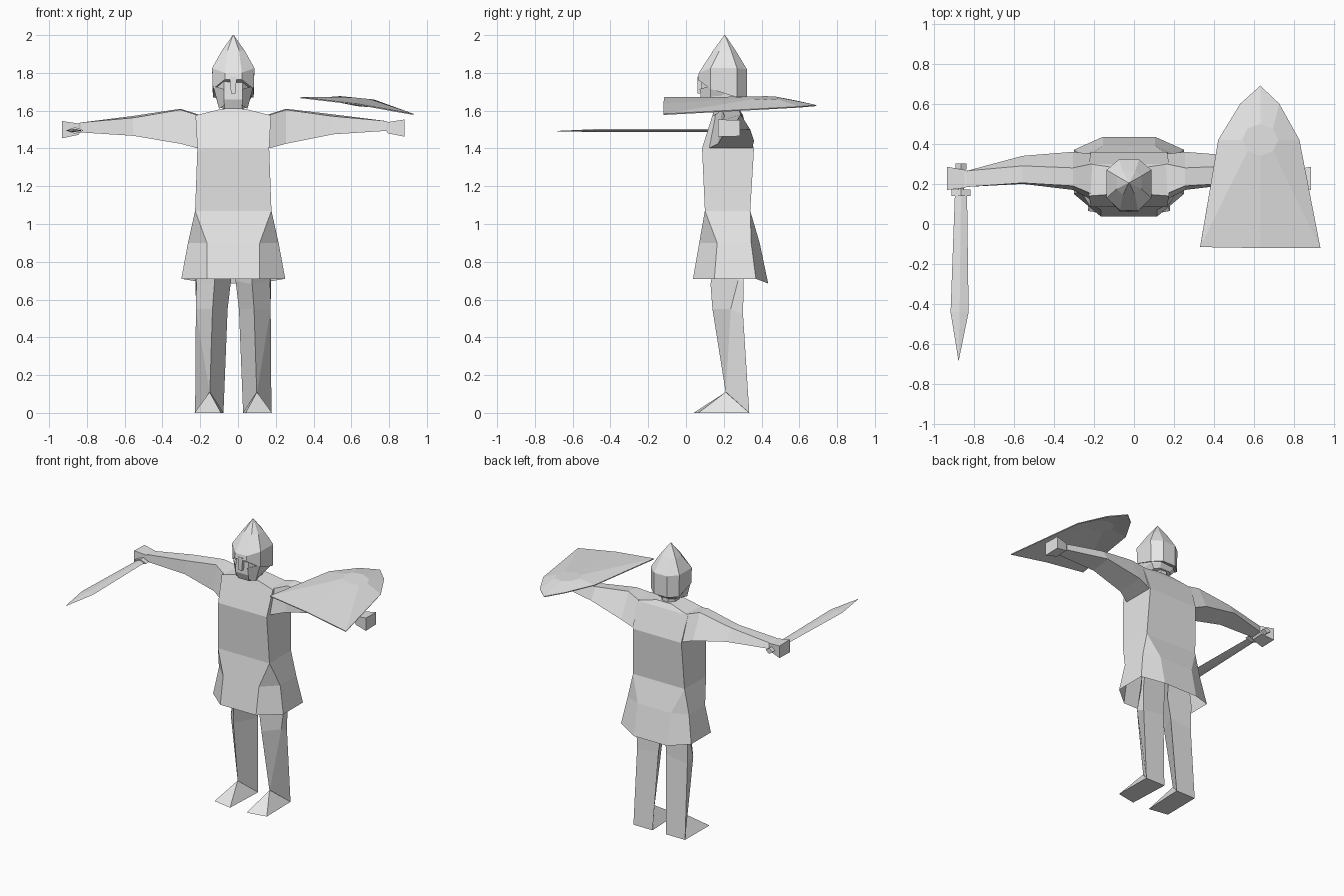
import bpy, bmesh, math

C = -0.025  # body centre line in x
grey = bpy.data.materials.new("light_grey")
grey.diffuse_color = (0.8, 0.8, 0.8, 1)


def finish(name, bm):
    bmesh.ops.remove_doubles(bm, verts=bm.verts, dist=0.0005)
    bmesh.ops.recalc_face_normals(bm, faces=bm.faces)
    me = bpy.data.meshes.new(name)
    bm.to_mesh(me)
    bm.free()
    me.materials.append(grey)
    ob = bpy.data.objects.new(name, me)
    bpy.context.collection.objects.link(ob)
    return ob


def loft(name, rings, start=True, end=True):
    """Skin a list of equal-length point rings."""
    bm = bmesh.new()
    rows = [[bm.verts.new(p) for p in r] for r in rings]
    n = len(rows[0])
    for a, b in zip(rows, rows[1:]):
        for i in range(n):
            j = (i + 1) % n
            bm.faces.new((a[i], a[j], b[j], b[i]))
    if start:
        bm.faces.new(rows[0])
    if end:
        bm.faces.new(rows[-1])
    return finish(name, bm)


def sym(half):
    """Mirror half a ring (front to back) about the centre line."""
    return ([(C + x, y, z) for x, y, z in half]
            + [(C - x, y, z) for x, y, z in reversed(half)])


def oval(rx, ry, cy, z, z_back=None):
    """Eight-sided ring, optionally dropping towards the back."""
    pts = []
    for i in range(8):
        a = math.radians(22.5 + 45 * i)
        k = 1.06
        y = math.sin(a) * k
        zz = z if z_back is None or y < 0 else z_back
        pts.append((C + rx * max(-1, min(1, math.cos(a) * k)), cy + ry * max(-1, min(1, y)), zz))
    return pts


# tunic: flared open skirt, boxy torso, sloped shoulders
loft("tunic", [
    sym([(.14, .037, .71), (.275, .15, .71), (.275, .37, .71), (.13, .435, .685)]),
    sym([(.14, .07, .90), (.24, .165, .90), (.24, .345, .90), (.13, .39, .90)]),
    sym([(.202, .10, 1.07), (.202, .10, 1.07), (.202, .34, 1.07), (.202, .34, 1.07)]),
    sym([(.19, .085, 1.40), (.19, .085, 1.40), (.19, .36, 1.40), (.19, .36, 1.40)]),
    sym([(.20, .14, 1.575), (.20, .14, 1.575), (.20, .30, 1.575), (.20, .30, 1.575)]),
    sym([(.06, .15, 1.61), (.06, .15, 1.61), (.06, .28, 1.61), (.06, .28, 1.61)]),
], start=False)

# neck
loft("neck", [oval(.055, .06, .21, z) for z in (1.58, 1.70)])

# arms with hands: (distance from centre, [(y, z) under front, under back, top back, top front])
ARM = [
    (.185, [(.12, 1.40), (.35, 1.40), (.30, 1.58), (.15, 1.575)]),
    (.28, [(.17, 1.425), (.36, 1.44), (.28, 1.61), (.19, 1.605)]),
    (.53, [(.20, 1.475), (.34, 1.50), (.29, 1.58), (.205, 1.57)]),
    (.81, [(.185, 1.493), (.265, 1.497), (.265, 1.54), (.185, 1.545)]),
    (.82, [(.18, 1.48), (.27, 1.485), (.27, 1.54), (.18, 1.54)]),
    (.907, [(.17, 1.462), (.285, 1.465), (.285, 1.55), (.17, 1.553)]),
]
# legs: ridge, outer middle, outer back, inner back, each offset from centre
LEG = [
    [(.09, .17, .95), (.16, .25, .95), (.17, .30, .95), (.02, .30, .95)],
    [(.10, .13, .68), (.195, .275, .70), (.20, .305, .70), (.012, .29, .70)],
    [(.11, .14, .55), (.198, .237, .55), (.197, .302, .52), (.03, .30, .55)],
    [(.124, .21, .11), (.126, .212, .11), (.202, .335, 0), (.052, .335, 0)],
]
for side, s in (("left", 1), ("right", -1)):
    dz = -.008 if s < 0 else 0
    loft(side + "_arm", [[(C + s * x, y, z + (dz if x > .5 else 0)) for y, z in r]
                         for x, r in ARM])
    loft(side + "_leg", [[(C + s * x, y, z) for x, y, z in r] for r in LEG])
    # wedge foot
    bm = bmesh.new()
    ank, hl_o, hl_i, toe_o, toe_i = [bm.verts.new((C + s * x, y, z)) for x, y, z in (
        (.125, .21, .11), (.202, .335, 0), (.052, .335, 0), (.205, .065, 0), (.065, .04, 0))]
    for f in ((ank, toe_o, toe_i), (ank, hl_o, toe_o), (ank, toe_i, hl_i),
              (ank, hl_i, hl_o), (hl_o, hl_i, toe_i, toe_o)):
        bm.faces.new(f)
    finish(side + "_foot", bm)

# face, tapering to the chin
loft("face", [
    sym([(.045, .10, 1.61), (.07, .15, 1.615), (.07, .25, 1.64), (.04, .28, 1.64)]),
    sym([(.05, .08, 1.66), (.092, .14, 1.67), (.095, .26, 1.67), (.05, .30, 1.67)]),
    sym([(.05, .085, 1.79), (.10, .14, 1.79), (.10, .27, 1.79), (.05, .31, 1.79)]),
])

# pointed helmet
loft("helmet", [
    sym([(.045, .062, 1.765), (.108, .13, 1.715), (.108, .27, 1.67), (.05, .322, 1.67)]),
    sym([(.045, .068, 1.80), (.112, .13, 1.825), (.112, .27, 1.825), (.05, .322, 1.82)]),
    sym([(.03, .145, 1.92), (.062, .175, 1.915), (.062, .24, 1.915), (.03, .262, 1.92)]),
    sym([(.002, .203, 2.0), (.003, .204, 2.0), (.003, .206, 2.0), (.002, .207, 2.0)]),
])
# nose guard and cheek guards
loft("nose_guard", [
    [(C - .012, .06, 1.69), (C + .012, .06, 1.69), (C + .012, .10, 1.69), (C - .012, .10, 1.69)],
    [(C - .018, .062, 1.78), (C + .018, .062, 1.78), (C + .018, .10, 1.78), (C - .018, .10, 1.78)],
])
for side, s in (("left", 1), ("right", -1)):
    loft(side + "_cheek_guard", [
        [(C + s * .05, .085, 1.625), (C + s * .075, .13, 1.61), (C + s * .07, .20, 1.64), (C + s * .05, .15, 1.64)],
        [(C + s * .05, .072, 1.715), (C + s * .106, .13, 1.73), (C + s * .105, .22, 1.72), (C + s * .06, .15, 1.72)],
    ])

# shield: tilted kite plate with a raised centre boss
rim = [(.33, -.115, 1.672), (.63, -.12, 1.637), (.93, -.12, 1.583), (.825, .42, 1.612),
       (.725, .60, 1.622), (.63, .69, 1.63), (.53, .60, 1.65), (.42, .42, 1.665)]
boss = [(.63 + .09 * math.cos(a), .42 + .08 * math.sin(a), 1.668 - .1 * math.cos(a) * .09)
        for a in [math.radians(t) for t in (225, 270, 315, 0, 45, 90, 135, 180)]]
shield = loft("shield", [rim, boss], start=False)
mod = shield.modifiers.new("thickness", 'SOLIDIFY')
mod.thickness = 0.006

# sword: diamond-section blade, guard and grip
def diamond(x, w, y, h, z=1.495):
    return [(x - w, y, z), (x, y, z - h), (x + w, y, z), (x, y, z + h)]

loft("sword_blade", [diamond(-.863, .03, .16, .009), diamond(-.87, .045, -.44, .009),
                     diamond(-.875, .001, -.68, .001, 1.492)])
loft("sword_guard", [diamond(-.863, .047, y, .018) for y in (.14, .172)])
loft("sword_grip", [diamond(-.863, .016, y, .016) for y in (.16, .275)])
loft("sword_pommel", [diamond(-.863, .028, y, .02) for y in (.272, .302)])
